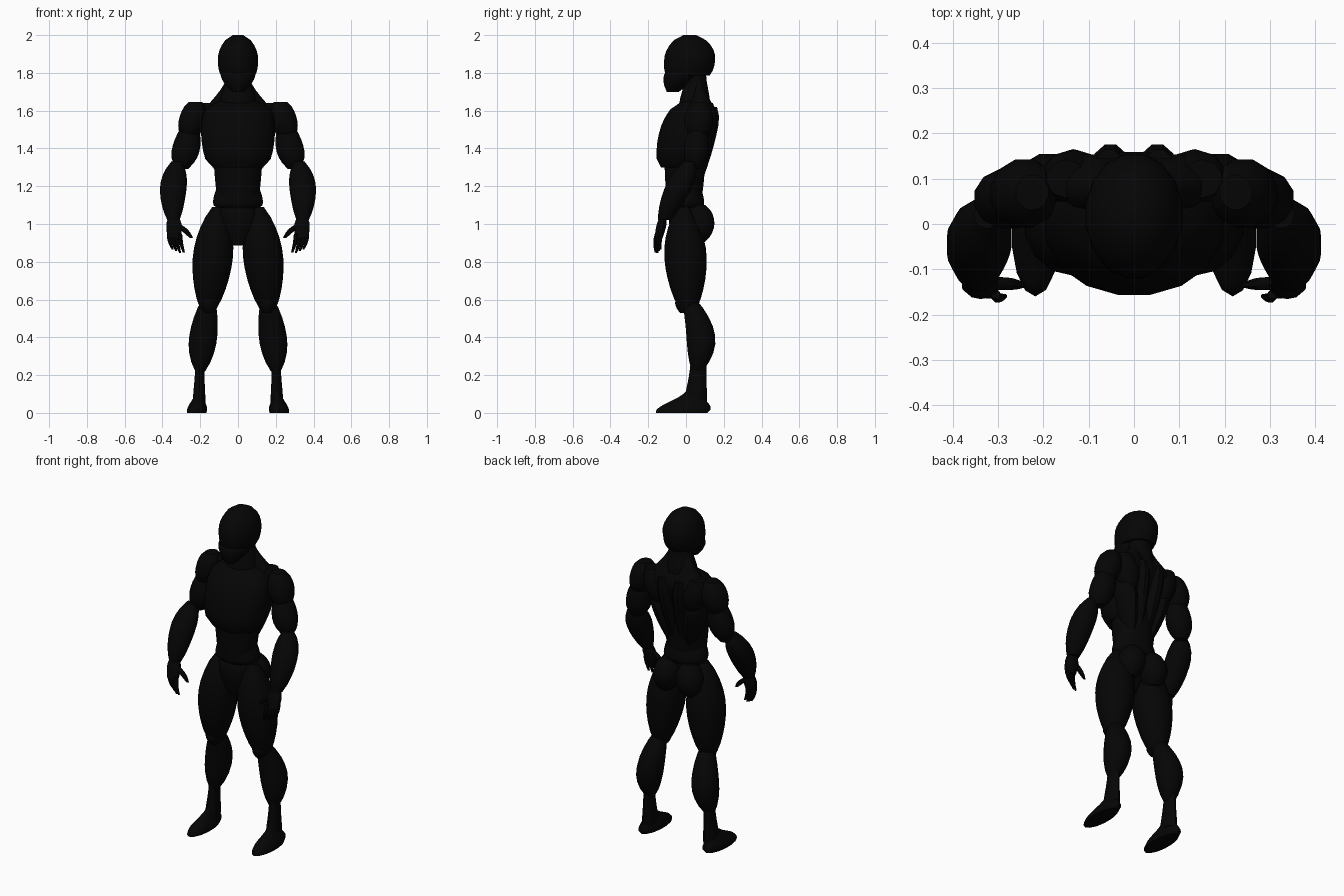
import bpy, bmesh, math
from mathutils import Vector

if "Cube" in bpy.data.objects:
    bpy.data.objects.remove(bpy.data.objects["Cube"], do_unlink=True)

colour = (.0015, .0015, .0015, 1)
black = bpy.data.materials.new("matte black")
black.use_nodes = True
black.diffuse_color = colour
black.node_tree.nodes["Principled BSDF"].inputs["Base Color"].default_value = colour


def finish(name, bm):
    """Turn a bmesh into a shaded, coloured object."""
    bmesh.ops.recalc_face_normals(bm, faces=bm.faces)
    mesh = bpy.data.meshes.new(name)
    bm.to_mesh(mesh)
    bm.free()
    mesh.materials.append(black)
    obj = bpy.data.objects.new(name, mesh)
    bpy.context.collection.objects.link(obj)
    bpy.ops.object.select_all(action="DESELECT")
    obj.select_set(True)
    bpy.context.view_layer.objects.active = obj
    bpy.ops.object.shade_smooth_by_angle(angle=math.radians(40))


def muscle(name, start, end, width, depth, peak=.5, start_size=.4, end_size=.4,
           fullness=1, bow=(0, 0), side=1, sides=12, steps=8):
    """Spindle of level oval rings, fullest at the peak, tapering to both ends.

    Width and depth are the half sizes at the peak, and bow bends the middle in x and y."""
    bm = bmesh.new()
    start, end = Vector(start), Vector(end)
    rings = []
    for step in range(steps + 1):
        t = step / steps
        if t <= peak:
            away, tip = (peak - t) / peak, start_size
        else:
            away, tip = (t - peak) / (1 - peak), end_size
        size = tip + (1 - tip) * math.cos(away * math.pi / 2) ** fullness
        centre = start.lerp(end, t) + Vector((*bow, 0)) * math.sin(math.pi * t)
        ring = []
        for i in range(sides):
            angle = math.tau * (i + .5) / sides
            x = centre.x + math.cos(angle) * width * size
            y = centre.y + math.sin(angle) * depth * size
            ring.append(bm.verts.new((side * x, y, centre.z)))
        rings.append(ring)
    for low, high in zip(rings, rings[1:]):
        for i in range(sides):
            j = (i + 1) % sides
            bm.faces.new((low[i], low[j], high[j], high[i]))
    bm.faces.new(rings[0])
    bm.faces.new(rings[-1])
    finish(name, bm)


def pair(name, **shape):
    """Build a part on the left and mirror it to the right."""
    muscle("left_" + name, side=1, **shape)
    muscle("right_" + name, side=-1, **shape)


# Head and neck
muscle("skull", start=(0, .01, 1.785), end=(0, .02, 2), width=.109, depth=.138,
       peak=.4, start_size=.85, end_size=.25, fullness=.6, bow=(0, .006), sides=16)
muscle("jaw", start=(0, -.07, 1.7), end=(0, -.02, 1.8), width=.095, depth=.093,
       peak=1, start_size=.35, sides=16)
muscle("neck", start=(0, .055, 1.81), end=(0, .045, 1.62), width=.1, depth=.085,
       peak=1, start_size=.63, fullness=2)

# Torso
muscle("chest", start=(0, -.04, 1.3), end=(0, .055, 1.65), width=.2, depth=.14,
       peak=.6, start_size=.68, end_size=.55, fullness=.4, bow=(0, -.015), sides=16)
muscle("abdomen", start=(0, -.01, 1.12), end=(0, -.005, 1.36), width=.13, depth=.11,
       peak=1, start_size=.85, sides=16)
muscle("waist", start=(0, -.005, 1.2), end=(0, 0, 1.085), width=.135, depth=.1,
       peak=.8, start_size=.82, end_size=.85, sides=16)
muscle("pelvis", start=(0, -.03, .885), end=(0, -.01, 1.09), width=.11, depth=.08,
       peak=.85, start_size=.35, end_size=.85)

# Back muscles
pair("trapezius", start=(.03, .06, 1.8), end=(.095, .09, 1.56), width=.095, depth=.07,
     peak=.9, start_size=.25, end_size=.9, fullness=3)
pair("spine_muscle", start=(.03, .045, 1.22), end=(.055, .11, 1.62), width=.052,
     depth=.08, peak=.8, start_size=.5, end_size=.7)
pair("shoulder_blade", start=(.11, .09, 1.43), end=(.15, .1, 1.64), width=.075,
     depth=.07, peak=.55, start_size=.5, end_size=.6, sides=10)
pair("side_back", start=(.06, .04, 1.2), end=(.13, .06, 1.5), width=.065, depth=.085,
     peak=.8, end_size=.6, sides=10)

# Arms
pair("shoulder", start=(.26, .065, 1.45), end=(.225, .07, 1.645), width=.074,
     depth=.078, end_size=.5, fullness=.6)
pair("upper_arm", start=(.295, .05, 1.29), end=(.25, .065, 1.54), width=.077,
     depth=.068, peak=.4, fullness=.8)
pair("forearm", start=(.342, -.115, 1.02), end=(.325, .02, 1.33), width=.073,
     depth=.075, peak=.6, start_size=.45, bow=(.01, 0), fullness=.8)

# Hands
pair("palm", start=(.34, -.12, 1.04), end=(.338, -.145, .925), width=.043, depth=.026,
     peak=.45, start_size=.65, end_size=.8, sides=10)
pair("thumb", start=(.32, -.13, 1), end=(.246, -.135, .925), width=.022, depth=.015,
     peak=.3, start_size=.6, sides=8, bow=(-.005, 0))
for i, finger in enumerate(("index", "middle", "ring", "little")):
    x, y = .306 + .02 * i, .008 * i - .155
    pair(finger + "_finger", start=(x, y, .95),
         end=(x - .02, y - .005, .842 + .01 * abs(i - .6)), width=.012, depth=.012,
         peak=.3, start_size=.9, end_size=.5, sides=8, bow=(.005, -.005))

# Hips and thighs
pair("buttock", start=(.085, .065, .905), end=(.07, .07, 1.1), width=.08, depth=.086,
     fullness=.7)
pair("thigh", start=(.157, .01, .55), end=(.11, -.015, 1.09), width=.109, depth=.112,
     peak=.52, end_size=.25, fullness=.8, sides=14, steps=10)
pair("hamstring", start=(.15, .045, .57), end=(.12, .055, .95), width=.06, depth=.056,
     peak=.6, sides=10)

# Lower legs and feet
pair("kneecap", start=(.153, -.01, .53), end=(.16, -.015, .63), width=.045, depth=.045,
     start_size=.5, end_size=.5, sides=10)
pair("calf", start=(.2, .06, .22), end=(.157, .02, .6), width=.077, depth=.079,
     peak=.45, start_size=.35, end_size=.45, fullness=.8, bow=(.005, .038))
pair("ankle", start=(.202, .068, .28), end=(.206, .05, .05), width=.035, depth=.06,
     peak=1, start_size=.72, fullness=3, sides=10)
pair("foot", start=(.205, .055, .13), end=(.218, -.023, 0), width=.055, depth=.144,
     peak=.9, start_size=.32, end_size=.95, fullness=3, sides=14)
